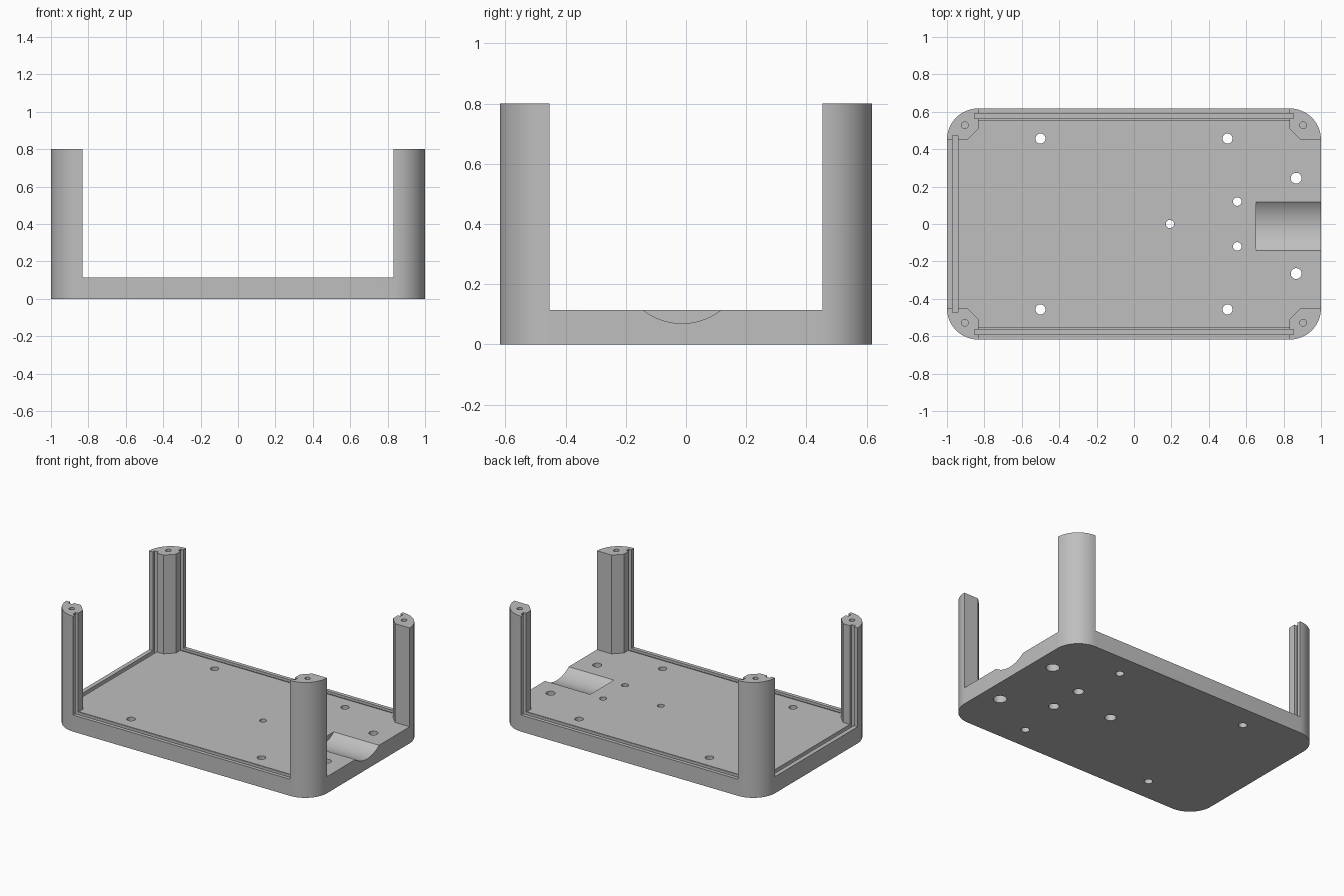
import bpy
import bmesh
from math import pi, sin, cos, radians

if "Cube" in bpy.data.objects:
    bpy.data.objects.remove(bpy.data.objects["Cube"], do_unlink=True)

HALF_X, HALF_Y, RADIUS = 1.0, 0.618, 0.168
FLOOR, TOP = 0.115, 0.8

grey = bpy.data.materials.new("plain grey")
grey.use_nodes = True
colour = (0.52, 0.52, 0.52, 1)
grey.diffuse_color = colour
grey.node_tree.nodes["Principled BSDF"].inputs["Base Color"].default_value = colour


def prism(name, outline, low, high):
    """Extrude a flat outline upwards from low to high."""
    bm = bmesh.new()
    face = bm.faces.new([bm.verts.new((x, y, low)) for x, y in outline])
    side = bmesh.ops.extrude_face_region(bm, geom=[face])["geom"]
    bmesh.ops.translate(bm, vec=(0, 0, high - low),
                        verts=[v for v in side if isinstance(v, bmesh.types.BMVert)])
    bmesh.ops.recalc_face_normals(bm, faces=bm.faces)
    mesh = bpy.data.meshes.new(name)
    bm.to_mesh(mesh)
    bm.free()
    mesh.materials.append(grey)
    obj = bpy.data.objects.new(name, mesh)
    bpy.context.collection.objects.link(obj)
    return obj


def circle(x, y, r, n=32):
    return [(x + r * cos(2 * pi * i / n), y + r * sin(2 * pi * i / n)) for i in range(n)]


def rectangle(x0, x1, y0, y1):
    return [(x0, y0), (x1, y0), (x1, y1), (x0, y1)]


def cut(cutter):
    """Subtract the cutter from the tray and remove it."""
    mod = tray.modifiers.new("cut", "BOOLEAN")
    mod.operation, mod.solver, mod.object = "DIFFERENCE", "EXACT", cutter
    cutter.hide_render = True
    bpy.context.view_layer.objects.active = tray
    bpy.ops.object.modifier_apply(modifier=mod.name)
    bpy.data.objects.remove(cutter, do_unlink=True)


# Full-height block with rounded corners
outline = []
for quarter, (sx, sy) in enumerate([(1, 1), (-1, 1), (-1, -1), (1, -1)]):
    for i in range(17):
        a = pi / 2 * (quarter + i / 16)
        outline.append((sx * (HALF_X - RADIUS) + RADIUS * cos(a),
                        sy * (HALF_Y - RADIUS) + RADIUS * sin(a)))
tray = prism("enclosure_base_with_posts", outline, 0, TOP)

# Cross-shaped opening that leaves four corner posts standing
corner = [(1.1, 0.453), (0.888, 0.453), (0.832, 0.509), (0.832, 0.7)]
cross = []
for sx, sy in [(1, 1), (-1, 1), (-1, -1), (1, -1)]:
    points = [(sx * x, sy * y) for x, y in corner]
    cross += points if sx * sy > 0 else points[::-1]
cut(prism("opening", cross, FLOOR, 1))

# Panel slots in the floor and posts, with a fine seam inside the long ones
for s in (-1, 1):
    cut(prism("long_slot", rectangle(-0.852, 0.852, s * 0.578 - 0.014, s * 0.578 + 0.014),
              FLOOR - 0.04, 1))
    cut(prism("seam", rectangle(-0.832, 0.832, s * 0.559 - 0.003, s * 0.559 + 0.003),
              FLOOR - 0.02, FLOOR + 0.02))
cut(prism("end_slot", rectangle(-0.97, -0.94, -0.473, 0.473), FLOOR - 0.04, 1))

# Screw holes in the post tops
for x in (-0.904, 0.904):
    for y in (-0.528, 0.528):
        cut(prism("post_hole", circle(x, y, 0.018, 20), TOP - 0.15, 1))

# Floor holes: position, radius, radius of the recess underneath
holes = [(sx * 0.5, sy * 0.457, 0.027, 0) for sx in (-1, 1) for sy in (-1, 1)]
holes += [(0.867, 0.245, 0.029, 0.043), (0.867, -0.265, 0.029, 0.043),
          (0.552, 0.12, 0.023, 0.034), (0.552, -0.12, 0.023, 0.034),
          (0.192, 0, 0.022, 0.036)]
for x, y, r, recess in holes:
    cut(prism("floor_hole", circle(x, y, r), -0.1, FLOOR + 0.1))
    if recess:
        cut(prism("floor_recess", circle(x, y, recess), -0.1, 0.05))

# Shallow round channel at the right end
bpy.ops.mesh.primitive_cylinder_add(vertices=96, radius=0.21, depth=0.5,
                                    location=(0.903, -0.013, 0.28),
                                    rotation=(0, pi / 2, 0))
cut(bpy.context.object)

# Smooth the curves, keep the edges crisp
bpy.ops.object.select_all(action="DESELECT")
tray.select_set(True)
bpy.context.view_layer.objects.active = tray
bpy.ops.object.shade_smooth_by_angle(angle=radians(25))
